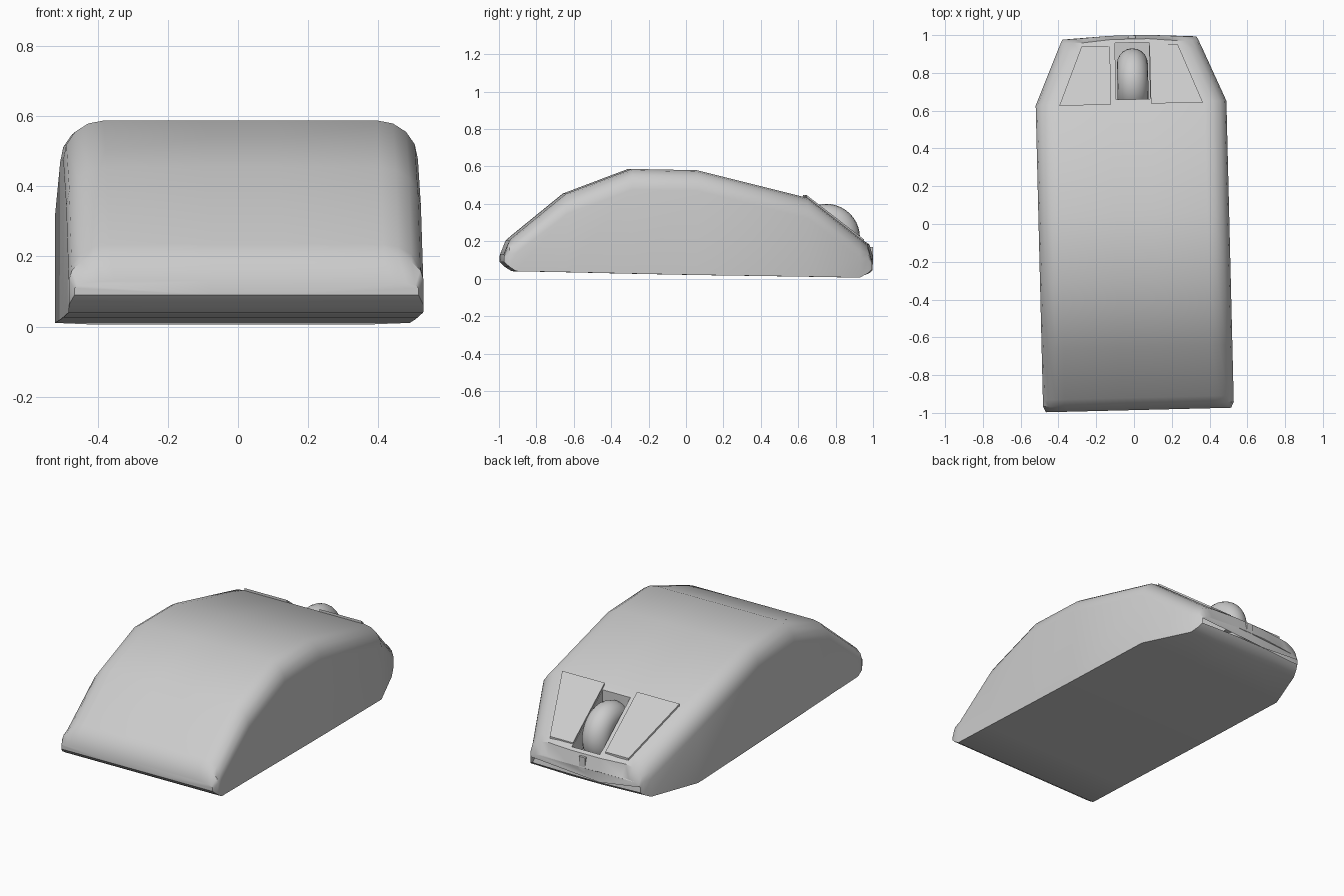
import bpy, bmesh, math
from mathutils import Matrix

if "Cube" in bpy.data.objects:
    bpy.data.objects.remove(bpy.data.objects["Cube"])

YAW = Matrix.Rotation(math.radians(1.4), 4, 'Z')   # the whole mouse sits slightly turned


def finish(name, bm, angle=35):
    bmesh.ops.recalc_face_normals(bm, faces=bm.faces)
    bm.transform(YAW)
    me = bpy.data.meshes.new(name)
    bm.to_mesh(me)
    bm.free()
    ob = bpy.data.objects.new(name, me)
    bpy.context.collection.objects.link(ob)
    return ob


def activate(ob):
    bpy.ops.object.select_all(action='DESELECT')
    ob.select_set(True)
    bpy.context.view_layer.objects.active = ob


def smooth(ob, angle=35):
    activate(ob)
    bpy.ops.object.shade_smooth_by_angle(angle=math.radians(angle))


# Body: cross-sections (y, bottom z, top z, half width) lofted front to back
stations = [
    (-0.985, 0.09, 0.13, 0.490), (-0.955, 0.062, 0.205, 0.505),
    (-0.92, 0.04, 0.235, 0.505), (-0.65, 0.035, 0.455, 0.505),
    (-0.30, 0.027, 0.587, 0.505), (0.05, 0.02, 0.580, 0.505),
    (0.64, 0.011, 0.432, 0.505), (0.92, 0.006, 0.218, 0.385),
    (0.965, 0.03, 0.183, 0.365), (0.985, 0.05, 0.11, 0.355),
]


def section(y, zb, zt, w):
    drop = min(0.11, (zt - zb) * 0.5)
    half = [(0.1, zb), (w, zb)]
    for a in (0, 22.5, 45, 67.5, 90):
        t = math.radians(a)
        half.append((w - 0.115 * (1 - math.cos(t)), zt - drop * (1 - math.sin(t))))
    half.append((0.1, zt))
    ring = half + [(-x, z) for x, z in reversed(half)]
    bow = 0.014 if y > 0.95 else 0
    return [(x, y + (bow if abs(x) < 0.15 else 0), z) for x, z in ring]


bm = bmesh.new()
rings = [[bm.verts.new(p) for p in section(*s)] for s in stations]
n = len(rings[0])
for a, b in zip(rings, rings[1:]):
    for i in range(n):
        j = (i + 1) % n
        bm.faces.new((a[i], a[j], b[j], b[i]))
bm.faces.new(rings[0])
bm.faces.new(rings[-1])
body = finish("mouse_body", bm)

# Wheel slot cut into the body
CX = 0.012
bm = bmesh.new()
bmesh.ops.create_cube(bm, size=1, matrix=Matrix.Translation((CX, 0.81, 0.42))
                      @ Matrix.Diagonal((0.18, 0.30, 0.56, 1)))
cutter = finish("slot_cutter", bm)
cutter.hide_render = True
mod = body.modifiers.new("slot", 'BOOLEAN')
mod.operation = 'DIFFERENCE'
mod.solver = 'EXACT'
mod.object = cutter
activate(body)
bpy.ops.object.modifier_apply(modifier=mod.name)
bpy.data.objects.remove(cutter)
smooth(body)

# Two slightly raised click buttons on the back slope
for side, name in ((-1, "left_button"), (1, "right_button")):
    bm = bmesh.new()
    outline = [(0.105, 0.635), (0.38, 0.635), (0.255, 0.945), (0.105, 0.945)]
    levels = []
    for lift in (-0.02, 0.012):
        levels.append([bm.verts.new((side * x, y, 0.432 - 0.765 * (y - 0.64) + lift))
                       for x, y in outline])
    lo, hi = levels
    bm.faces.new(lo)
    bm.faces.new(hi)
    for i in range(4):
        j = (i + 1) % 4
        bm.faces.new((lo[i], lo[j], hi[j], hi[i]))
    finish(name, bm)

# Scroll wheel: a fat rounded ring standing in the slot
bm = bmesh.new()
MAJ, MIN, NU, NV = 0.098, 0.082, 40, 20
grid = []
for i in range(NU):
    u = 2 * math.pi * i / NU
    row = []
    for j in range(NV):
        v = 2 * math.pi * j / NV
        r = MAJ + MIN * math.cos(v)
        row.append(bm.verts.new((CX + MIN * math.sin(v), 0.75 + r * math.cos(u),
                                 0.22 + r * math.sin(u))))
    grid.append(row)
for i in range(NU):
    for j in range(NV):
        k, m = (i + 1) % NU, (j + 1) % NV
        bm.faces.new((grid[i][j], grid[k][j], grid[k][m], grid[i][m]))
smooth(finish("scroll_wheel", bm), 60)

# Small cable strip at the middle of the back lip
bm = bmesh.new()
bmesh.ops.create_cube(bm, size=1, matrix=Matrix.Translation((0.012, 0.985, 0.13))
                      @ Matrix.Diagonal((0.04, 0.026, 0.08, 1)))
finish("cable_port", bm)
